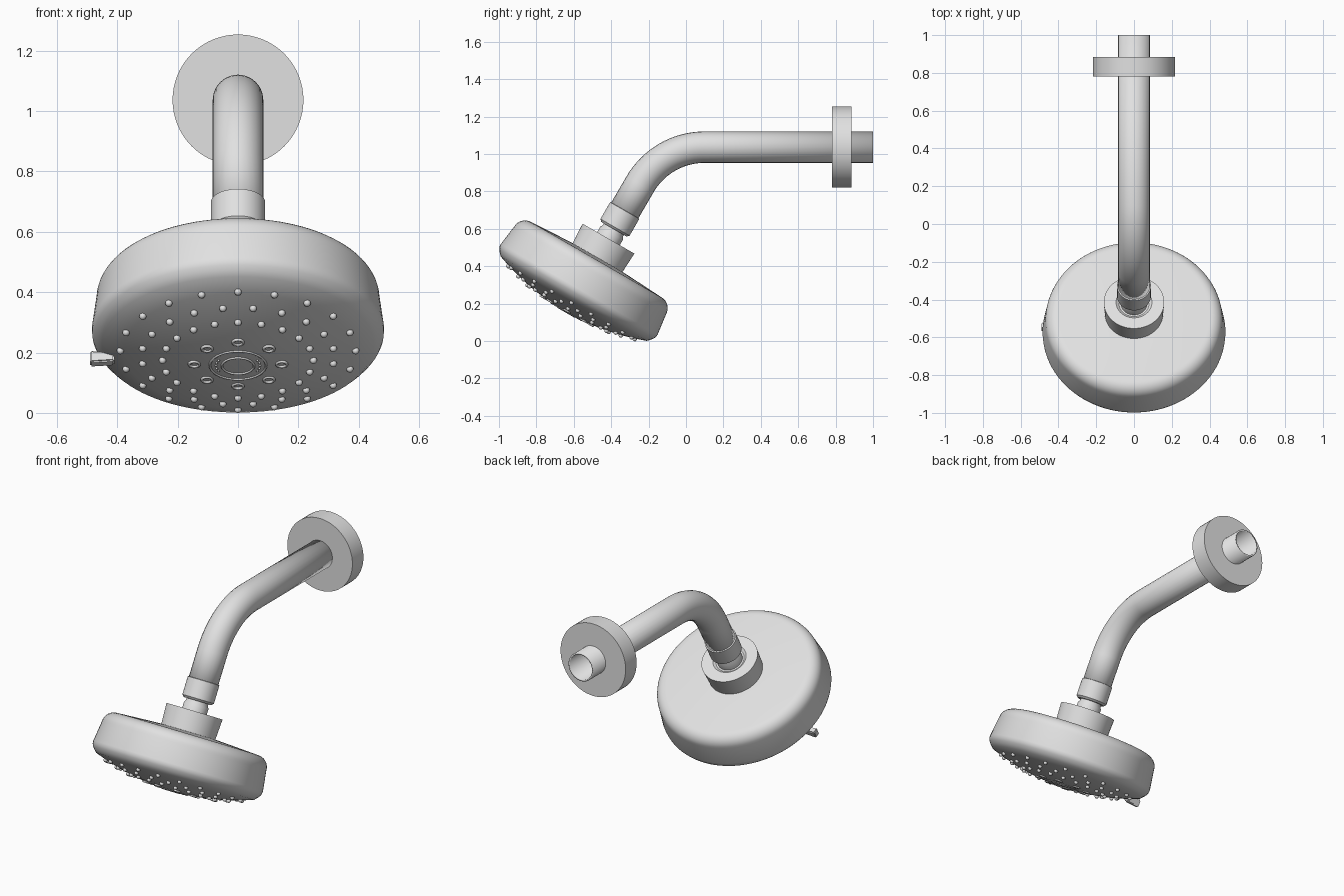
import bpy, bmesh
from math import sin, cos, pi, radians
from mathutils import Matrix, Vector

if "Cube" in bpy.data.objects:
    bpy.data.objects.remove(bpy.data.objects["Cube"])

metal = bpy.data.materials.new("light_grey_metal")
metal.use_nodes = True
GREY = (0.75, 0.75, 0.75, 1)
metal.diffuse_color = GREY
metal.node_tree.nodes["Principled BSDF"].inputs["Base Color"].default_value = GREY

# The head leans 30 degrees; its local z runs up towards the arm
HEAD = Matrix.Translation((0, -0.548, 0.3165)) @ Matrix.Rotation(radians(-30), 4, "X")
ARM_Z = 1.037


def lathe(bm, profile, matrix=Matrix(), steps=64):
    """Revolve (radius, height) points around local z."""
    verts = [bm.verts.new((r, 0, z)) for r, z in profile]
    edges = [bm.edges.new(pair) for pair in zip(verts, verts[1:])]
    made = bmesh.ops.spin(bm, geom=verts + edges, cent=(0, 0, 0), axis=(0, 0, 1),
                          angle=2 * pi, steps=steps, use_merge=False)
    new = set(verts) | {v for f in bm.faces if not f.tag for v in f.verts}
    new |= {v for v in made["geom_last"] if isinstance(v, bmesh.types.BMVert)}
    bmesh.ops.transform(bm, matrix=matrix, verts=list(new))
    for f in bm.faces:
        f.tag = True


def finish(name, bm, matrix=Matrix(), angle=35):
    bmesh.ops.remove_doubles(bm, verts=bm.verts, dist=0.0002)
    bmesh.ops.recalc_face_normals(bm, faces=bm.faces)
    mesh = bpy.data.meshes.new(name)
    bm.to_mesh(mesh)
    bm.free()
    mesh.materials.append(metal)
    obj = bpy.data.objects.new(name, mesh)
    bpy.context.collection.objects.link(obj)
    obj.matrix_world = matrix
    smooth(obj, angle)
    return obj


def smooth(obj, angle=35):
    bpy.ops.object.select_all(action="DESELECT")
    obj.select_set(True)
    bpy.context.view_layer.objects.active = obj
    bpy.ops.object.shade_smooth_by_angle(angle=radians(angle))


def turned(name, profile, matrix=HEAD, steps=64):
    bm = bmesh.new()
    lathe(bm, profile, matrix=Matrix(), steps=steps)
    return finish(name, bm, matrix)


def face_height(r):
    """Height of the domed spray face at a radius."""
    return -0.187 + r * r / 2.45


def on_face(r, a, lift=0):
    """Matrix of a point on the spray face."""
    return Matrix.Translation((r * sin(a), r * cos(a), face_height(r) + lift))


# Shower head shell: domed face, rounded rim, side wall, rounded shoulder, top
shell = [(r, face_height(r)) for r in (0, 0.1, 0.2, 0.3, 0.38, 0.45)]
shell += [(0.466, -0.088), (0.477, -0.074), (0.483, -0.06), (0.484, -0.045), (0.469, 0.07)]
shell += [(0.402 + 0.067 * cos(a), 0.07 + 0.067 * sin(a))
          for a in (pi / 2 * i / 8 for i in range(1, 9))]
shell += [(0.28, 0.144), (0.17, 0.15), (0, 0.15)]
turned("head_shell", shell, steps=96)

# Hub, swivel neck and sleeve nut
turned("hub", [(0, 0.13), (0.153, 0.13), (0.16, 0.267), (0.095, 0.267), (0.08, 0.255), (0, 0.255)])
turned("swivel_neck", [(0, 0.24), (0.07, 0.24), (0.07, 0.30), (0.062, 0.315), (0.062, 0.36), (0, 0.36)])
turned("sleeve_nut", [(0, 0.325), (0.078, 0.325), (0.09, 0.337), (0.09, 0.44), (0.084, 0.442), (0, 0.442)])

# Spray nozzles in three rings
bm = bmesh.new()
for radius, offset in ((0.39, 0), (0.32, 0.5), (0.25, 0)):
    for i in range(20):
        a = (i + offset) * 2 * pi / 20
        bmesh.ops.create_uvsphere(bm, u_segments=12, v_segments=8, radius=0.012,
                                  matrix=on_face(radius, a, -0.003))
finish("spray_nozzles", bm, HEAD, 60)


def ring(radius, wire):
    return [(radius + wire * cos(i * pi / 4), wire * sin(i * pi / 4)) for i in range(9)]


# Inner ring jets
bm = bmesh.new()
for i in range(8):
    lathe(bm, ring(0.017, 0.005), on_face(0.145, i * pi / 4, -0.001), 20)
finish("inner_jets", bm, HEAD, 60)

# Centre trim rings with pin holes between them
bm = bmesh.new()
for radius in (0.093, 0.053):
    lathe(bm, ring(radius, 0.004), on_face(0, 0, radius ** 2 / 2.45), 48)
for side in (0, pi):
    for step in (-0.5, -0.25, 0, 0.25, 0.5):
        bmesh.ops.create_uvsphere(bm, u_segments=8, v_segments=6, radius=0.004,
                                  matrix=on_face(0.073, pi / 2 + side + step))
finish("centre_trim", bm, HEAD, 60)

# Spray selector lever on the rim
bm = bmesh.new()
bmesh.ops.create_cube(bm, size=1)
for v in bm.verts:
    v.co = Vector((v.co.x * 0.08, v.co.y * 0.035, v.co.z * 0.045))
    if v.co.x > 0:
        v.co.z *= 0.75
bmesh.ops.bevel(bm, geom=bm.edges[:], offset=0.005, segments=2, affect="EDGES")
finish("selector_lever", bm, HEAD @ Matrix.Translation((-0.45, 0.07, -0.118)))

# Bent hollow arm swept along its centre line
BEND, BEND_Y = 0.40, 0.10
path = [Vector((0, 1, ARM_Z))]
for i in range(21):
    a = radians(60) * i / 20
    path.append(Vector((0, BEND_Y - BEND * sin(a), ARM_Z - BEND + BEND * cos(a))))
path.append(HEAD @ Vector((0, 0, 0.40)))
curve = bpy.data.curves.new("arm", "CURVE")
curve.dimensions = "3D"
curve.bevel_depth = 0.084
curve.bevel_resolution = 10
spline = curve.splines.new("POLY")
spline.points.add(len(path) - 1)
for point, co in zip(spline.points, path):
    point.co = (*co, 1)
curve.materials.append(metal)
arm = bpy.data.objects.new("arm", curve)
bpy.context.collection.objects.link(arm)
bpy.ops.object.select_all(action="DESELECT")
arm.select_set(True)
bpy.context.view_layer.objects.active = arm
bpy.ops.object.convert(target="MESH")
arm = bpy.context.object
smooth(arm)
wall = arm.modifiers.new("wall", "SOLIDIFY")
wall.thickness = 0.01
wall.offset = -1

# Wall flange
turned("wall_flange", [(0.08, 0), (0.217, 0), (0.217, 0.105), (0.08, 0.105)],
       Matrix.Translation((0, 0.78, ARM_Z)) @ Matrix.Rotation(-pi / 2, 4, "X"))
